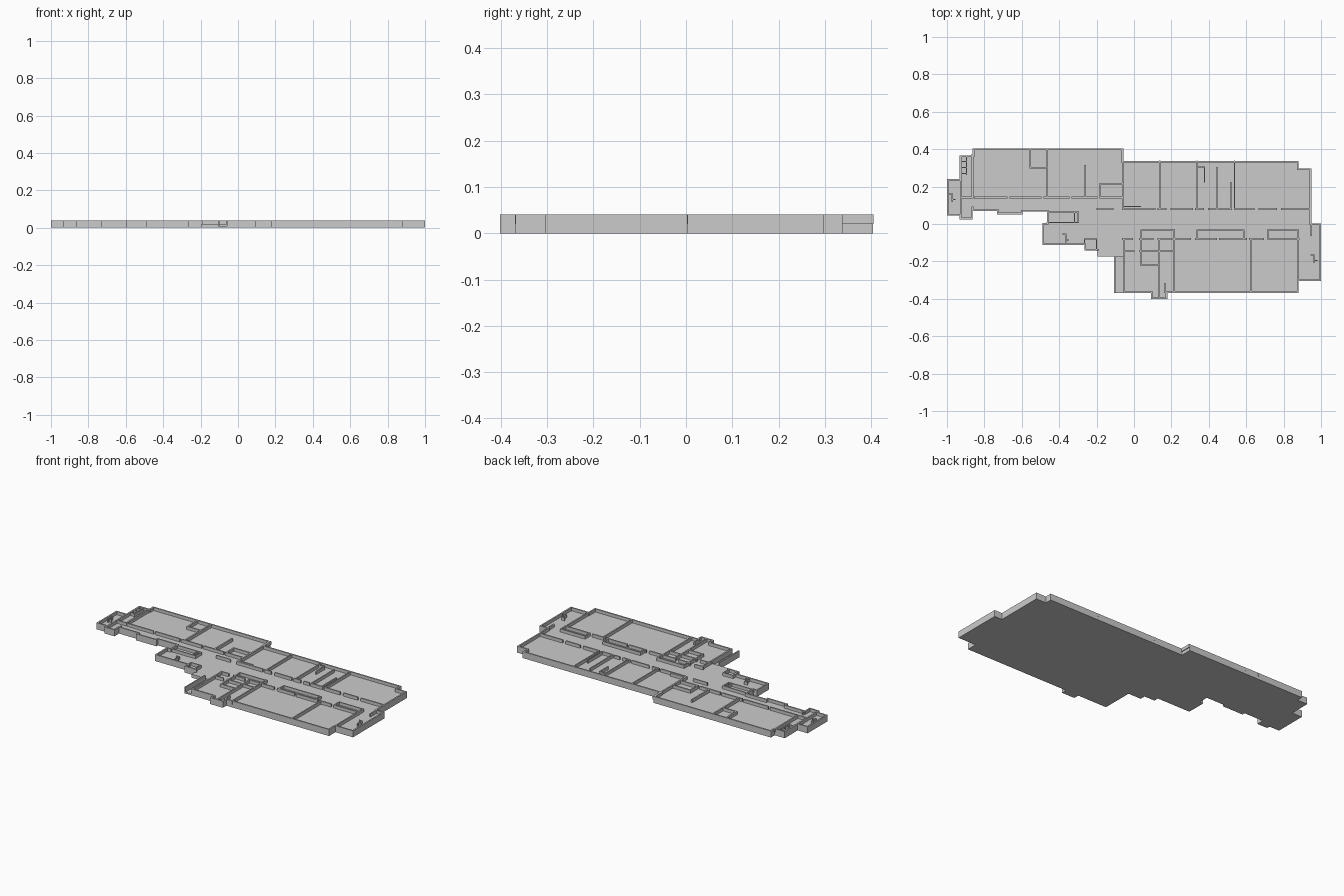
import bpy, bmesh

H, FLOOR, T = 0.04, 0.021, 0.009   # wall top, floor level, wall thickness


def finish(bm, name):
    bmesh.ops.recalc_face_normals(bm, faces=bm.faces)
    me = bpy.data.meshes.new(name)
    bm.to_mesh(me)
    bm.free()
    ob = bpy.data.objects.new(name, me)
    bpy.context.collection.objects.link(ob)
    return ob


def add_box(bm, x0, x1, y0, y1, z0, z1):
    geo = bmesh.ops.create_cube(bm, size=1)
    for v in geo["verts"]:
        v.co.x = x0 + (v.co.x + .5) * (x1 - x0)
        v.co.y = y0 + (v.co.y + .5) * (y1 - y0)
        v.co.z = z0 + (v.co.z + .5) * (z1 - z0)


def walls(name, segments, t=T, top=H):
    """Axis-aligned wall boxes along centre lines (x0, y0, x1, y1)."""
    bm = bmesh.new()
    for x0, y0, x1, y1 in segments:
        h = t / 2
        add_box(bm, min(x0, x1) - h, max(x0, x1) + h,
                min(y0, y1) - h, max(y0, y1) + h, FLOOR - .001, top)
    return finish(bm, name)


def run(y, *xs):
    """Wall along x, broken by door gaps: pairs of start and end."""
    return [(a, y, b, y) for a, b in zip(xs[::2], xs[1::2])]


# Building outline, counter-clockwise from the lower entrance
outline = [
    (-.06, -.368), (.09, -.368), (.09, -.402), (.178, -.402), (.178, -.368),
    (.88, -.368), (.88, -.305), (1, -.305), (1, .003), (.948, .003),
    (.948, .297), (.88, .297), (.88, .338), (-.06, .338), (-.06, .404),
    (-.863, .404), (-.863, .367), (-.932, .367), (-.932, .24), (-1, .24),
    (-1, .045), (-.932, .045), (-.932, .025), (-.863, .025), (-.863, .07),
    (-.733, .07), (-.733, .052), (-.595, .052), (-.595, .067), (-.465, .067),
    (-.465, .006), (-.49, .006), (-.49, -.112), (-.265, -.112),
    (-.265, -.142), (-.195, -.142), (-.195, -.175), (-.06, -.175)]

# Floor slab
bm = bmesh.new()
face = bm.faces.new([bm.verts.new((x, y, 0)) for x, y in outline])
ext = bmesh.ops.extrude_face_region(bm, geom=[face], use_keep_orig=True)
for v in ext["geom"]:
    if isinstance(v, bmesh.types.BMVert):
        v.co.z = FLOOR
finish(bm, "floor_slab")

# Outer walls: one inset box per outline edge, leaving the terrace open
bm = bmesh.new()
n = len(outline)
open_edges = {n - 3, n - 2}


def reflex(i):
    a, b, c = outline[i - 1], outline[i], outline[(i + 1) % n]
    return (b[0]-a[0])*(c[1]-b[1]) - (b[1]-a[1])*(c[0]-b[0]) < 0


for i in range(n):
    if i in open_edges:
        continue
    j = (i + 1) % n
    (ax, ay), (bx, by) = outline[i], outline[j]
    L = abs(bx - ax) + abs(by - ay)
    dx, dy = (bx - ax) / L, (by - ay) / L
    if reflex(i):
        ax, ay = ax - dx * T, ay - dy * T
    if reflex(j):
        bx, by = bx + dx * T, by + dy * T
    px, py = bx - dy * T, by + dx * T
    xs, ys = (ax, bx, px), (ay, by, py)
    add_box(bm, min(xs), max(xs), min(ys), max(ys), 0, H)
finish(bm, "outer_walls")

# Corridor walls with door openings
walls("corridor_walls",
      run(.142, -.925, -.87, -.85, -.68, -.66, -.5, -.48, -.35, -.33, -.2, -.18, -.065)
      + run(.08, -.06, .11, .13, .17, .2, .31, .33, .37, .4, .43, .45, .52, .54, .64,
            .67, .76, .79, .945)
      + run(-.08, -.06, -.01, .03, .1, .13, .3, .33, .44, .46, .6, .62, .69, .72, .88))

# Partitions of the upper-left wing
walls("upper_left_partitions", [
    (-.463, .142, -.463, .4), (-.26, .142, -.26, .31), (-.06, .08, -.06, .4),
    (-.555, .3, -.463, .3), (-.555, .3, -.555, .4),
    (-.18, .142, -.18, .215), (-.18, .215, -.06, .215),
    (-.927, .03, -.927, .36), (-.863, .142, -.863, .37), (-.863, .08, -.863, .09)])

# Partitions of the upper-right wing
walls("upper_right_partitions", [
    (.137, .08, .137, .335), (.337, .08, .337, .335), (.537, .08, .537, .335),
    (-.06, .094, .035, .094), (.445, .08, .445, .23), (.517, .08, .517, .22),
    (.377, .225, .377, .305), (.337, .305, .377, .305), (.445, .23, .445, .3)], t=.007)

# Partitions of the lower wing
walls("lower_partitions", [
    (-.055, -.365, -.055, -.08), (.215, -.365, .215, -.03), (.623, -.365, .623, -.08),
    (.135, -.395, .135, -.08), (.037, -.217, .135, -.217), (.037, -.217, .037, -.08),
    (-.055, -.145, .0, -.145), (.03, -.145, .215, -.145), (.878, -.3, .878, -.035),
    (.165, -.365, .165, -.32), (.948, -.06, .948, 0)], t=.008)

# Alcove fronts along the lower corridor
alcoves = []
for a, b in ((.037, .215), (.337, .587), (.715, .878)):
    alcoves += [(a, -.033, b, -.033), (a, -.08, a, -.033), (b, -.08, b, -.033)]
walls("alcove_walls", alcoves, t=.007)

# Small rooms on the left side
walls("stair_room_walls", [
    (-.46, .063, -.298, .063), (-.298, .008, -.298, .063), (-.318, .01, -.318, .06),
    (-.465, .008, -.298, .008), (-.265, -.08, -.2, -.08), (-.265, -.11, -.265, -.08),
    (-.2, -.14, -.2, -.08), (-.2, .08, -.11, .08)], t=.007)

# Washroom cubicles at the upper-left end
walls("cubicle_walls", [(-.895, .265, -.895, .36)]
      + [(-.927, y, -.895, y) for y in (.27, .303, .335)], t=.006)

# Free-standing end-stair rails
for name, x, y in (("left_end", -.972, .14), ("west_room", -.365, -.075),
                   ("right_end", .962, -.185)):
    walls(name + "_stair_rail", [(x, y - .02, x, y + .02), (x - .015, y + .02, x, y + .02),
                                 (x, y - .01, x + .015, y - .01)], t=.006)

# Sunken side ramp with its outer rail
bm = bmesh.new()
add_box(bm, -.108, -.06, -.368, -.175, 0, .01)
finish(bm, "side_ramp")
bm = bmesh.new()
add_box(bm, -.108, -.1, -.368, -.175, .0, H)
finish(bm, "side_ramp_rail")
